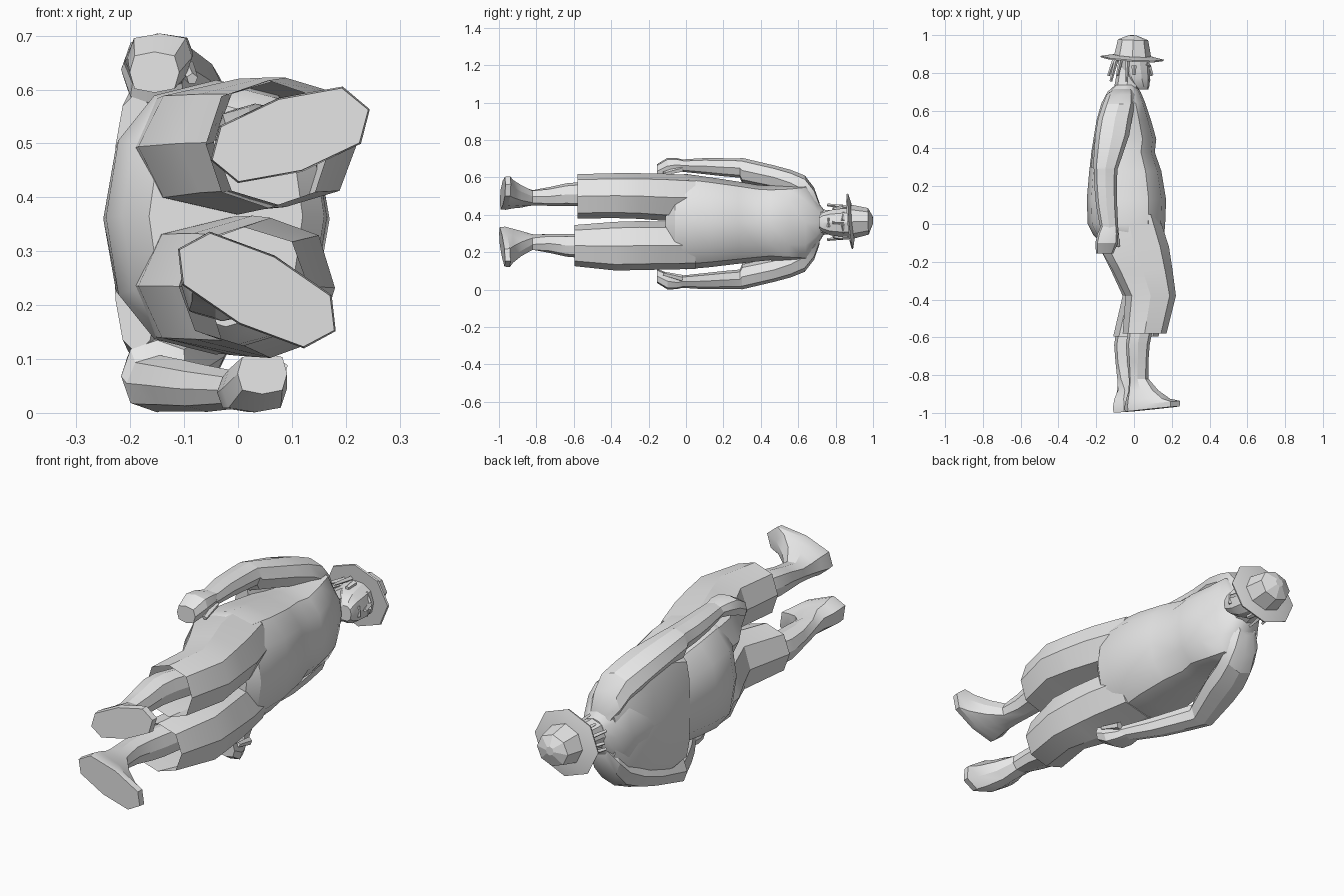
import bpy, bmesh, math
from mathutils import Vector

if "Cube" in bpy.data.objects:
    bpy.data.objects.remove(bpy.data.objects["Cube"], do_unlink=True)

grey = bpy.data.materials.new("plain grey")
grey.use_nodes = True
grey.diffuse_color = (0.8, 0.8, 0.8, 1)
grey.node_tree.nodes["Principled BSDF"].inputs["Base Color"].default_value = (0.8, 0.8, 0.8, 1)


def finish(name, bm, angle=25):
    bmesh.ops.recalc_face_normals(bm, faces=bm.faces)
    me = bpy.data.meshes.new(name)
    bm.to_mesh(me)
    bm.free()
    me.materials.append(grey)
    ob = bpy.data.objects.new(name, me)
    bpy.context.collection.objects.link(ob)
    bpy.ops.object.select_all(action="DESELECT")
    ob.select_set(True)
    bpy.context.view_layer.objects.active = ob
    bpy.ops.object.shade_smooth_by_angle(angle=math.radians(angle))
    return ob


def power(v, p):
    return math.copysign(abs(v) ** (2 / p), v)


def loft(name, rings, sides=8, square=2.4, tilt=(0, 0), angle=25, open_end=False):
    """Skin rings of (y, x, z, half depth, half width, turn, slope) stacked along y."""
    bm = bmesh.new()
    loops = []
    for y, x, z, a, b, *turn in rings:
        t = turn[0] if turn else 0
        slope = turn[1] if len(turn) > 1 else 0
        loop = []
        for k in range(sides):
            w = 2 * math.pi * k / sides
            u, v = a * power(math.cos(w), square), b * power(math.sin(w), square)
            dx = u * math.cos(t) - v * math.sin(t)
            dz = u * math.sin(t) + v * math.cos(t)
            loop.append(bm.verts.new((x + dx, y + slope * u + tilt[0] * dx + tilt[1] * dz, z + dz)))
        loops.append(loop)
    for lo, hi in zip(loops, loops[1:]):
        for k in range(sides):
            j = (k + 1) % sides
            bm.faces.new((lo[k], lo[j], hi[j], hi[k]))
    bm.faces.new(loops[0])
    if not open_end:
        bm.faces.new(loops[-1])
    return finish(name, bm, angle)


def spans(rows):
    """Turn (y, x min, x max, z min, z max) rows into rings."""
    return [(y, (a + b) / 2, (c + d) / 2, (b - a) / 2, (d - c) / 2) for y, a, b, c, d in rows]


def bar(name, p, q, r, sides=4):
    """Tapered stick from p to q."""
    bm = bmesh.new()
    p, q = Vector(p), Vector(q)
    bmesh.ops.create_cone(bm, cap_ends=True, segments=sides, radius1=r, radius2=r * 0.6,
                          depth=(q - p).length)
    rot = (q - p).to_track_quat("Z", "Y").to_matrix()
    for v in bm.verts:
        v.co = rot @ v.co + (p + q) / 2
    return finish(name, bm)


# Torso
loft("torso", spans([
    (0.735, -0.10, 0.01, 0.29, 0.43),
    (0.70, -0.14, 0.035, 0.235, 0.475),
    (0.64, -0.172, 0.06, 0.145, 0.57),
    (0.55, -0.198, 0.09, 0.15, 0.56),
    (0.45, -0.215, 0.118, 0.157, 0.555),
    (0.38, -0.225, 0.11, 0.15, 0.56),
    (0.28, -0.237, 0.145, 0.138, 0.577),
    (0.13, -0.25, 0.17, 0.12, 0.60),
    (0.0, -0.245, 0.165, 0.108, 0.618),
    (-0.06, -0.215, 0.16, 0.12, 0.61),
    (-0.11, -0.165, 0.12, 0.16, 0.57)]), sides=12, angle=32)

# Broad upper back joining the sleeves
loft("upper_back", spans([
    (0.70, -0.135, -0.04, 0.22, 0.485),
    (0.64, -0.165, -0.04, 0.12, 0.59),
    (0.52, -0.203, -0.075, 0.085, 0.62),
    (0.38, -0.226, -0.115, 0.085, 0.62),
    (0.30, -0.232, -0.145, 0.11, 0.595)]), sides=12, square=2.6, angle=32)

# Trouser legs, open at the hem
loft("right_trouser_leg", spans([
    (0.05, -0.20, 0.13, 0.37, 0.61),
    (-0.12, -0.185, 0.185, 0.368, 0.62),
    (-0.25, -0.11, 0.205, 0.378, 0.622),
    (-0.38, -0.045, 0.222, 0.382, 0.622),
    (-0.58, -0.06, 0.172, 0.38, 0.617)]), open_end=True)
loft("left_trouser_leg", spans([
    (0.05, -0.20, 0.13, 0.11, 0.36),
    (-0.12, -0.185, 0.165, 0.107, 0.364),
    (-0.25, -0.12, 0.175, 0.104, 0.366),
    (-0.38, -0.06, 0.18, 0.102, 0.362),
    (-0.595, -0.11, 0.13, 0.125, 0.345)]), open_end=True)


# Shins and shoes: toes turned outward
def lower_leg(name, x, z, turn, length, drop):
    s = math.copysign(1, turn)
    loft(name, [
        (-0.45, x + 0.045, z + 0.015 * s, 0.06, 0.062),
        (-0.57, x + 0.012, z + 0.02 * s, 0.065, 0.064),
        (-0.64, x, z + 0.018 * s, 0.063, 0.06),
        (-0.73, x, z + 0.008 * s, 0.056, 0.05),
        (-0.82, x + 0.005, z, 0.053, 0.042, turn * 0.5),
        (-0.88, x + 0.03, z + 0.008 * s, 0.082, 0.055, turn),
        (-0.925, x + 0.055, z + 0.02 * s, length - 0.033, 0.064, turn),
        (-0.952 - drop, x + 0.077, z + 0.026 * s, length, 0.072, turn, 0.1),
        (-0.98 - drop, x + 0.077, z + 0.026 * s, length - 0.003, 0.069, turn, 0.1)], square=2.7)


lower_leg("right_shin_and_shoe", 0.02, 0.49, 0.31, 0.155, 0)
lower_leg("left_shin_and_shoe", -0.042, 0.254, -0.48, 0.165, 0.003)


# Arms: one hangs back, the other swings forward
def arm(side, swing):
    def z(v):
        return v if side == "right" else 0.705 - v
    rows = [(0.715, -0.055, 0.42, 0.05, 0.04), (0.685, -0.07, 0.475, 0.075, 0.07),
            (0.635, -0.08, 0.53, 0.085, 0.08), (0.56, -0.10, 0.57, 0.09, 0.07),
            (0.47, -0.115, 0.60, 0.09, 0.064), (0.30, -0.15, 0.637, 0.067, 0.067),
            (0.288, -0.15, 0.65, 0.062, 0.052),
            (0.20, -0.15, 0.654, 0.06, 0.048), (0.10, -0.145, 0.66, 0.056, 0.043),
            (-0.03, -0.13, 0.663, 0.047, 0.032)]
    hand = [(0.0, -0.13, 0.663, 0.04, 0.028), (-0.05, -0.138, 0.667, 0.055, 0.036),
            (-0.10, -0.145, 0.66, 0.06, 0.044), (-0.155, -0.155, 0.632, 0.046, 0.038)]

    def shift(rs):
        return [(y, x + swing * max(0, 0.30 - y), z(c), a, b) for y, x, c, a, b in rs]
    loft(side + "_arm", shift(rows), square=2.3)
    loft(side + "_hand", shift(hand), square=3.2)
    # Thumb
    f = swing * 0.38
    bar(side + "_thumb", (-0.10 + f, -0.02, z(0.645)), (-0.085 + f, -0.12, z(0.62)), 0.018, 5)


arm("right", 0.0)
arm("left", 0.44)

# Neck and head
loft("neck", [(0.68, -0.045, 0.36, 0.07, 0.08), (0.75, -0.035, 0.36, 0.065, 0.065),
              (0.84, -0.025, 0.36, 0.06, 0.06)])
loft("head", [(0.712, 0.045, 0.36, 0.03, 0.035), (0.73, 0.032, 0.36, 0.05, 0.053),
              (0.77, 0.015, 0.358, 0.07, 0.07), (0.82, 0.005, 0.358, 0.08, 0.077),
              (0.885, -0.005, 0.36, 0.085, 0.08)], sides=10)

# Face
bar("nose", (0.075, 0.84, 0.358), (0.095, 0.785, 0.358), 0.014)
bar("mouth", (0.08, 0.762, 0.335), (0.08, 0.762, 0.382), 0.009)
bar("chin", (0.06, 0.735, 0.345), (0.06, 0.735, 0.375), 0.018, 6)
for s, side in ((1, "right"), (-1, "left")):
    bar(side + "_brow", (0.082, 0.838, 0.358 + s * 0.012), (0.062, 0.842, 0.358 + s * 0.055), 0.01)
    bar(side + "_ear", (0.0, 0.84, 0.358 + s * 0.078), (0.0, 0.79, 0.358 + s * 0.075), 0.016, 6)

# Hair strands hanging from under the hat
for i in range(7):
    w = math.radians(102 + 26 * i)
    c, s = math.cos(w), math.sin(w)
    low = 0.785 if i % 2 else 0.755
    bar(f"hair_strand_{i + 1}", (0.085 * c - 0.015, 0.88, 0.36 + 0.08 * s),
        (0.12 * c - 0.015, low, 0.36 + 0.095 * s), 0.012)

# Hat
loft("hat_brim", [(0.872, -0.01, 0.365, 0.165, 0.146), (0.88, -0.01, 0.365, 0.168, 0.148),
                  (0.892, -0.01, 0.365, 0.105, 0.10)], square=2, tilt=(-0.06, -0.09), angle=15)
loft("hat_crown", [(0.88, -0.008, 0.362, 0.10, 0.093), (0.975, -0.005, 0.365, 0.08, 0.071),
                   (0.999, -0.008, 0.372, 0.02, 0.02)], square=2, tilt=(-0.03, -0.03), angle=15)
